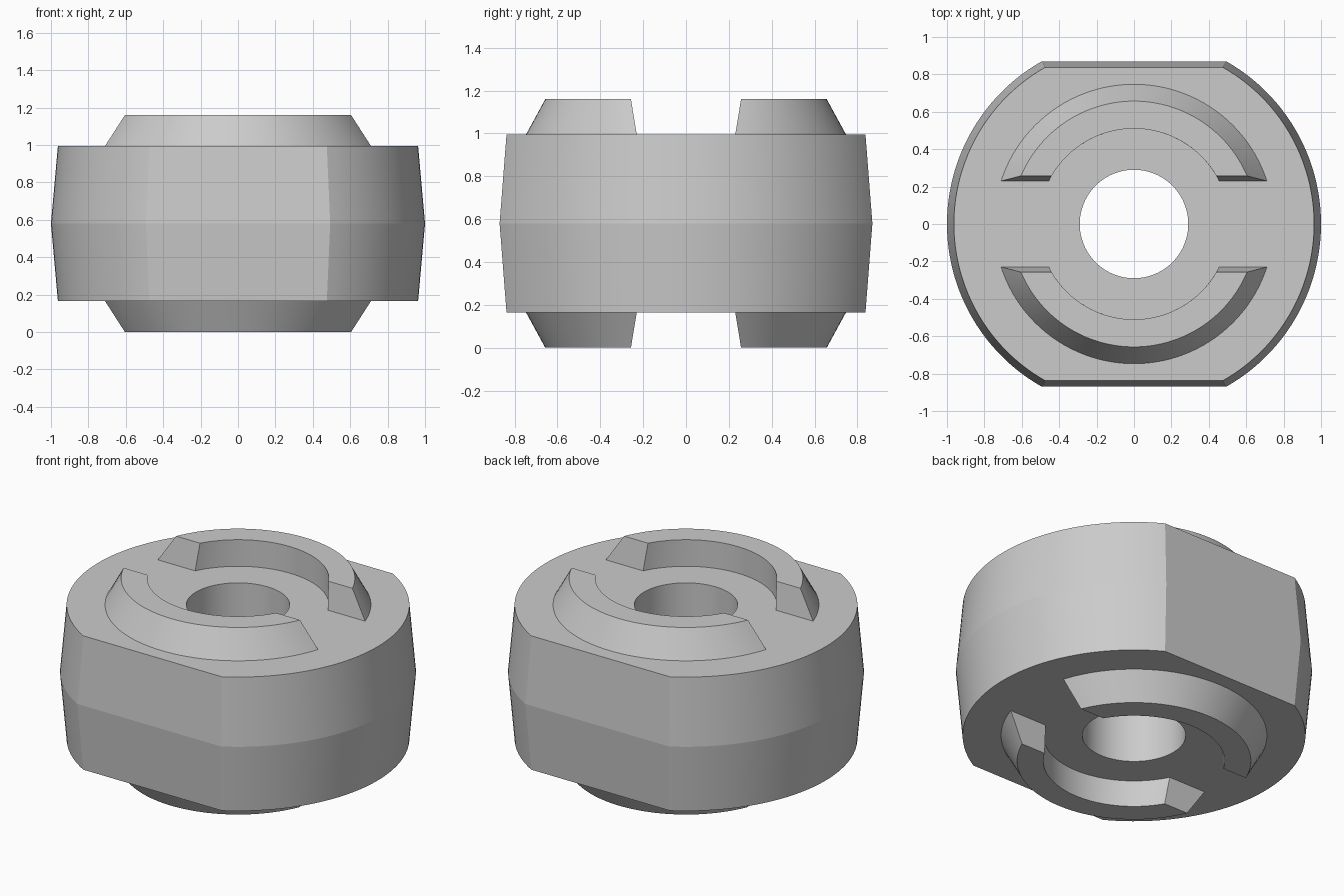
import bpy, bmesh, math

if "Cube" in bpy.data.objects:
    bpy.data.objects.remove(bpy.data.objects["Cube"])

R_MID, R_END, FLAT, R_HOLE = 1.0, 0.963, 0.87, 0.29
Z_LOW, Z_MID, Z_HIGH, Z_TOP = 0.165, 0.58, 0.995, 1.16


def finish(name, bm):
    bmesh.ops.recalc_face_normals(bm, faces=bm.faces)
    mesh = bpy.data.meshes.new(name)
    bm.to_mesh(mesh)
    bm.free()
    obj = bpy.data.objects.new(name, mesh)
    bpy.context.collection.objects.link(obj)
    bpy.ops.object.select_all(action='DESELECT')
    obj.select_set(True)
    bpy.context.view_layer.objects.active = obj
    bpy.ops.object.shade_smooth_by_angle(angle=math.radians(6))
    return obj


def span(a, b, n):
    return [a + (b - a) * i / n for i in range(n)]


# Body: barrel with two flats and a through hole, lofted ring by ring
corner = math.asin(FLAT)
angles = (span(-corner, corner, 48) + span(corner, math.pi - corner, 24)
          + span(math.pi - corner, math.pi + corner, 48)
          + span(math.pi + corner, 2 * math.pi - corner, 24))


def outline(t):
    return min(1.0, FLAT / max(abs(math.sin(t)), 1e-6))


bm = bmesh.new()
rings = []
for radius, z, outer in ((R_HOLE, Z_LOW, False), (R_END, Z_LOW, True),
                         (R_MID, Z_MID, True), (R_END, Z_HIGH, True),
                         (R_HOLE, Z_HIGH, False)):
    ring = []
    for t in angles:
        r = radius * (outline(t) if outer else 1)
        ring.append(bm.verts.new((r * math.cos(t), r * math.sin(t), z)))
    rings.append(ring)
count = len(angles)
for k in range(len(rings)):
    a, b = rings[k], rings[(k + 1) % len(rings)]
    for i in range(count):
        j = (i + 1) % count
        bm.faces.new((a[i], a[j], b[j], b[i]))
finish("body", bm)


# Jaws: arc ridges with a sloped outer wall and slightly tapered ends
def jaw(name, side, base_z, tip_z, steps=48):
    profile = ((0.51, 0.23, base_z), (0.51, 0.257, tip_z),
               (0.657, 0.257, tip_z), (0.747, 0.23, base_z))
    bm = bmesh.new()
    sections = []
    for i in range(steps + 1):
        section = []
        for r, end_y, z in profile:
            start = math.asin(end_y / r)
            t = start + (math.pi - 2 * start) * i / steps
            section.append(bm.verts.new((r * math.cos(t),
                                         side * r * math.sin(t), z)))
        sections.append(section)
    for a, b in zip(sections, sections[1:]):
        for k in range(4):
            m = (k + 1) % 4
            bm.faces.new((a[k], a[m], b[m], b[k]))
    bm.faces.new(sections[0])
    bm.faces.new(sections[-1])
    finish(name, bm)


for side, label in ((-1, "front"), (1, "back")):
    jaw("upper_jaw_" + label, side, Z_HIGH, Z_TOP)
    jaw("lower_jaw_" + label, side, Z_LOW, 0.0)
